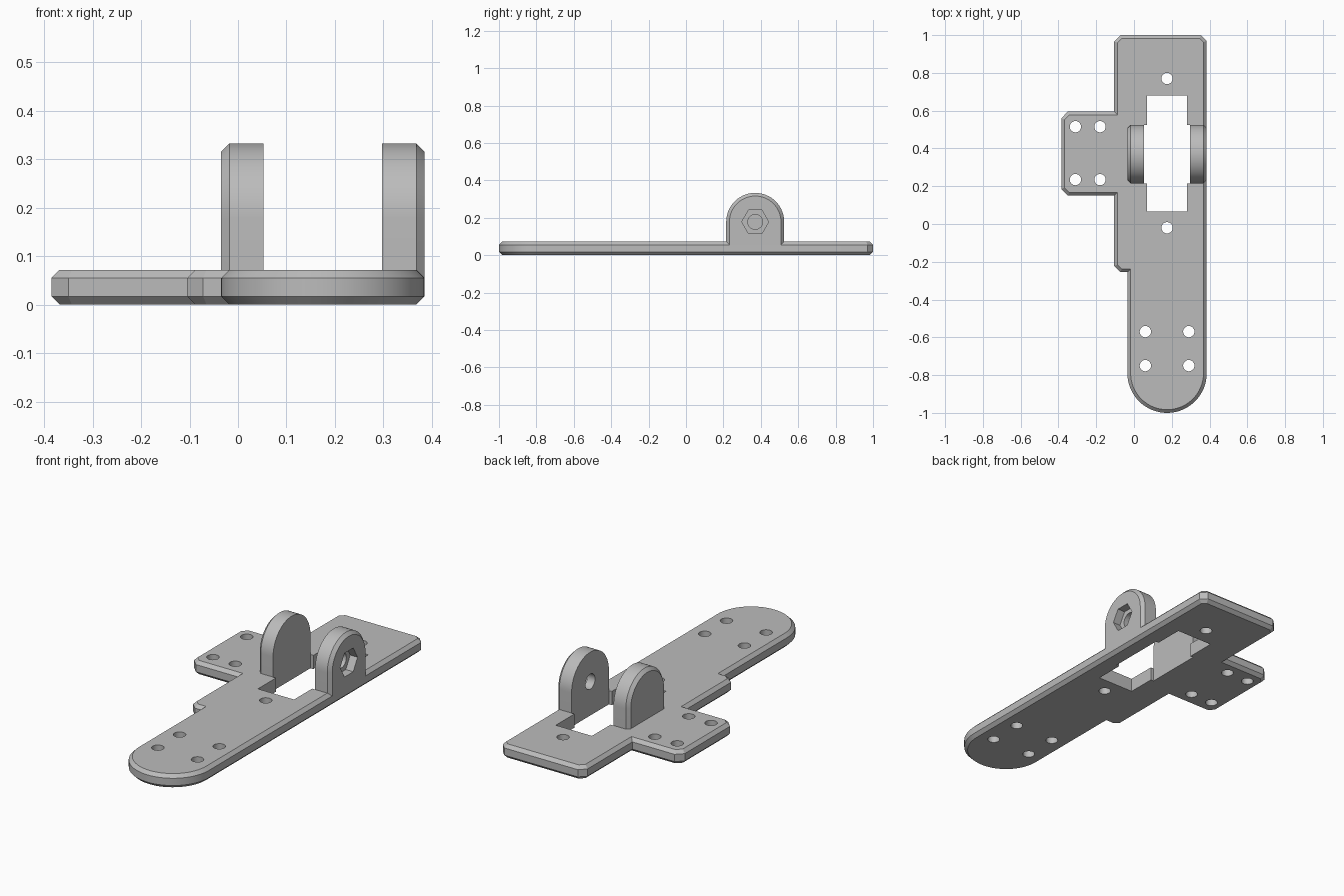
import bpy, bmesh
from math import pi, cos, sin, radians
from mathutils import Matrix

if "Cube" in bpy.data.objects:
    bpy.data.objects.remove(bpy.data.objects["Cube"])

grey = bpy.data.materials.new("plain grey")
grey.diffuse_color = (0.5, 0.5, 0.5, 1)
grey.use_nodes = True
grey.node_tree.nodes["Principled BSDF"].inputs["Base Color"].default_value = grey.diffuse_color

T = 0.072      # plate thickness
C = 0.017      # edge chamfer


def arc(cx, cy, r, a0, a1, n):
    """Points along an arc, angles in degrees."""
    return [(cx + r * cos(radians(a0 + (a1 - a0) * i / n)),
             cy + r * sin(radians(a0 + (a1 - a0) * i / n))) for i in range(n + 1)]


def ring(cx, cy, r, n):
    return arc(cx, cy, r, 0, 360, n)[:-1]


def prism(bm, pts, z0, z1, bevel_z=()):
    """Extrude an outline upward and chamfer the rims at the given heights."""
    face = bm.faces.new([bm.verts.new((x, y, z0)) for x, y in pts])
    ext = bmesh.ops.extrude_face_region(bm, geom=[face])
    for v in ext["geom"]:
        if isinstance(v, bmesh.types.BMVert):
            v.co.z = z1
    bmesh.ops.recalc_face_normals(bm, faces=bm.faces)
    rim = [e for e in bm.edges
           if any(all(abs(v.co.z - z) < 1e-5 for v in e.verts) for z in bevel_z)]
    if rim:
        bmesh.ops.bevel(bm, geom=rim, offset=C, offset_type='OFFSET',
                        segments=1, profile=0.5, affect='EDGES')


def to_object(bm, name):
    mesh = bpy.data.meshes.new(name)
    bm.to_mesh(mesh)
    bm.free()
    mesh.materials.append(grey)
    ob = bpy.data.objects.new(name, mesh)
    bpy.context.collection.objects.link(ob)
    return ob


def cut(ob, bm):
    """Subtract the cutter shape and remove the cutter."""
    cutter = to_object(bm, "cutter")
    cutter.hide_render = True
    mod = ob.modifiers.new("cut", 'BOOLEAN')
    mod.operation, mod.solver, mod.object = 'DIFFERENCE', 'EXACT', cutter
    bpy.context.view_layer.objects.active = ob
    bpy.ops.object.modifier_apply(modifier=mod.name)
    bpy.data.objects.remove(cutter)


def smooth(ob):
    bpy.ops.object.select_all(action='DESELECT')
    ob.select_set(True)
    bpy.context.view_layer.objects.active = ob
    bpy.ops.object.shade_smooth_by_angle(angle=radians(25))


# Base plate: round front, side tab and clipped corners
outline = arc(0.175, -0.79, 0.21, 180, 360, 32) + [
    (0.385, 0.97), (0.355, 1.0), (-0.072, 1.0), (-0.105, 0.967),
    (-0.105, 0.595), (-0.35, 0.595), (-0.385, 0.56),
    (-0.385, 0.185), (-0.35, 0.15), (-0.105, 0.15),
    (-0.105, -0.222), (-0.072, -0.255), (-0.035, -0.255)]
bm = bmesh.new()
prism(bm, outline, 0, T, (0, T))
plate = to_object(bm, "base_plate")

# Window (wider between the lugs) and screw holes
bm = bmesh.new()
prism(bm, [(0.07, 0.065), (0.28, 0.065), (0.28, 0.215), (0.297, 0.215),
           (0.297, 0.525), (0.28, 0.525), (0.28, 0.68), (0.07, 0.68),
           (0.07, 0.525), (0.053, 0.525), (0.053, 0.215), (0.07, 0.215)], -0.1, 0.2)
holes = [(0.175, 0.77), (0.175, -0.02)]
holes += [(x, y) for x in (0.06, 0.29) for y in (-0.57, -0.75)]
holes += [(x, y) for x in (-0.31, -0.18) for y in (0.515, 0.235)]
for x, y in holes:
    prism(bm, ring(x, y, 0.03, 24), -0.1, 0.2)
cut(plate, bm)
smooth(plate)

# Pivot lugs, drawn as (y, z) profiles and extruded from the inner face outward
Y, Z, R, W = 0.37, 0.178, 0.155, 0.088
for name, inner, side in (("left_lug", 0.053, -1), ("right_lug", 0.297, 1)):
    place = Matrix(((0, 0, side, inner), (1, 0, 0, 0), (0, 1, 0, 0), (0, 0, 0, 1)))
    bm = bmesh.new()
    foot = 0.055 - C if side > 0 else 0.02
    prism(bm, [(Y - R, foot), (Y + R, foot)] + arc(Y, Z, R, 0, 180, 32), 0, W, (W,))
    bm.transform(place)
    bmesh.ops.recalc_face_normals(bm, faces=bm.faces)
    lug = to_object(bm, name)
    # Bolt hole, then hexagonal nut pocket on the outside
    for pts, z0 in ((ring(Y, Z, 0.04, 24), -0.1), (ring(Y, Z, 0.072, 6), 0.045)):
        bm = bmesh.new()
        prism(bm, pts, z0, 0.2)
        bm.transform(place)
        bmesh.ops.recalc_face_normals(bm, faces=bm.faces)
        cut(lug, bm)
    smooth(lug)
